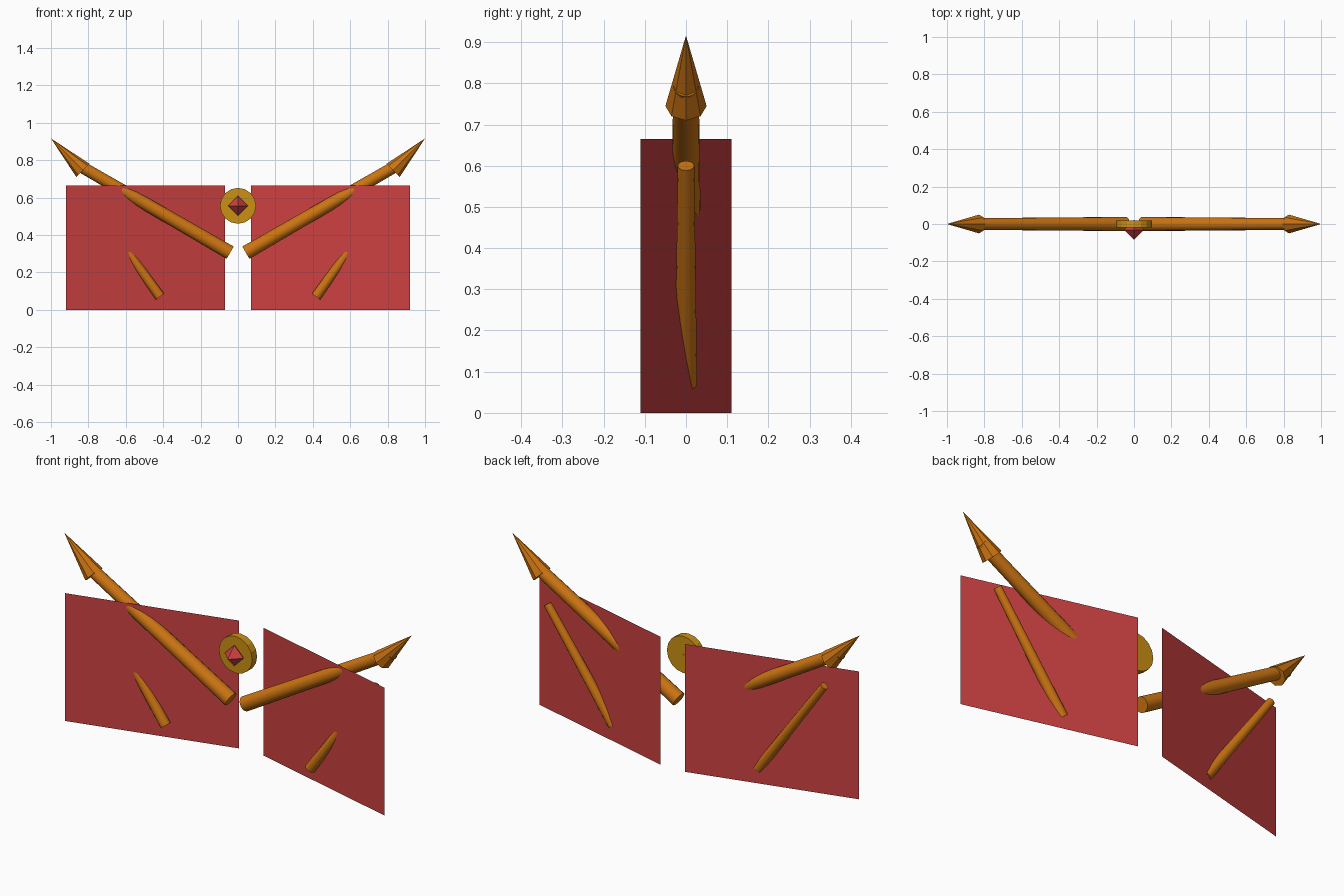
import bpy, bmesh, math
from mathutils import Vector, Matrix

if "Cube" in bpy.data.objects:
    bpy.data.objects.remove(bpy.data.objects["Cube"])


def material(name, rgb):
    m = bpy.data.materials.new(name)
    m.diffuse_color = (*rgb, 1.0)
    m.use_nodes = True
    m.node_tree.nodes["Principled BSDF"].inputs["Base Color"].default_value = m.diffuse_color
    return m


RED = material("crimson", (0.60, 0.052, 0.052))
BRONZE = material("bronze orange", (0.60, 0.175, 0.006))
GOLD = material("gold", (0.60, 0.28, 0.007))


def finish(bm, name, mat, smooth=False):
    mesh = bpy.data.meshes.new(name)
    bmesh.ops.recalc_face_normals(bm, faces=bm.faces)
    bm.to_mesh(mesh)
    bm.free()
    mesh.materials.append(mat)
    ob = bpy.data.objects.new(name, mesh)
    bpy.context.collection.objects.link(ob)
    if smooth:
        bpy.ops.object.select_all(action='DESELECT')
        ob.select_set(True)
        bpy.context.view_layer.objects.active = ob
        bpy.ops.object.shade_smooth_by_angle(angle=math.radians(40))
    return ob


def rod(name, a, b, r1, r2, sides, mat, smooth=False):
    """Tapered round bar between two points."""
    a, b = Vector(a), Vector(b)
    turn = Vector((0, 0, 1)).rotation_difference(b - a).to_matrix().to_4x4()
    bm = bmesh.new()
    bmesh.ops.create_cone(bm, cap_ends=True, segments=sides, radius1=r1, radius2=r2,
                          depth=(b - a).length,
                          matrix=Matrix.Translation((a + b) / 2) @ turn)
    return finish(bm, name, mat, smooth)


for side, s in (("left", -1), ("right", 1)):
    # wing sheet, swept forward toward the outer edge
    bm = bmesh.new()
    corners = [(0.07, 0.11, 0), (0.92, -0.11, 0), (0.92, -0.11, 0.665), (0.07, 0.11, 0.665)]
    bm.faces.new([bm.verts.new((s * x, y, z)) for x, y, z in corners])
    finish(bm, side + "_wing_sheet", RED)

    # main and lower struts
    rod(side + "_main_strut", (s * 0.042, 0, 0.305), (s * 0.89, 0, 0.795),
        0.038, 0.031, 16, BRONZE, True)
    rod(side + "_lower_strut", (s * 0.417, 0, 0.07), (s * 0.797, 0, 0.6),
        0.027, 0.02, 12, BRONZE, True)

    # pointed claw at the wing tip
    rod(side + "_claw", (s * 0.829, 0, 0.745), (s * 1.0, 0, 0.916), 0.05, 0, 8, BRONZE)

# central disc
rod("clasp_disc", (0, 0.02, 0.556), (0, -0.02, 0.556), 0.096, 0.096, 16, GOLD)

# eight-faced gem on the disc
bm = bmesh.new()
r, c = 0.054, Vector((0, -0.031, 0.556))
axis = lambda i, sgn: bm.verts.new(c + Vector([sgn * r if k == i else 0 for k in range(3)]))
pts = [(axis(i, -1), axis(i, 1)) for i in range(3)]
for i in (0, 1):
    for j in (0, 1):
        for k in (0, 1):
            bm.faces.new((pts[0][i], pts[1][j], pts[2][k]))
finish(bm, "clasp_gem", RED)
